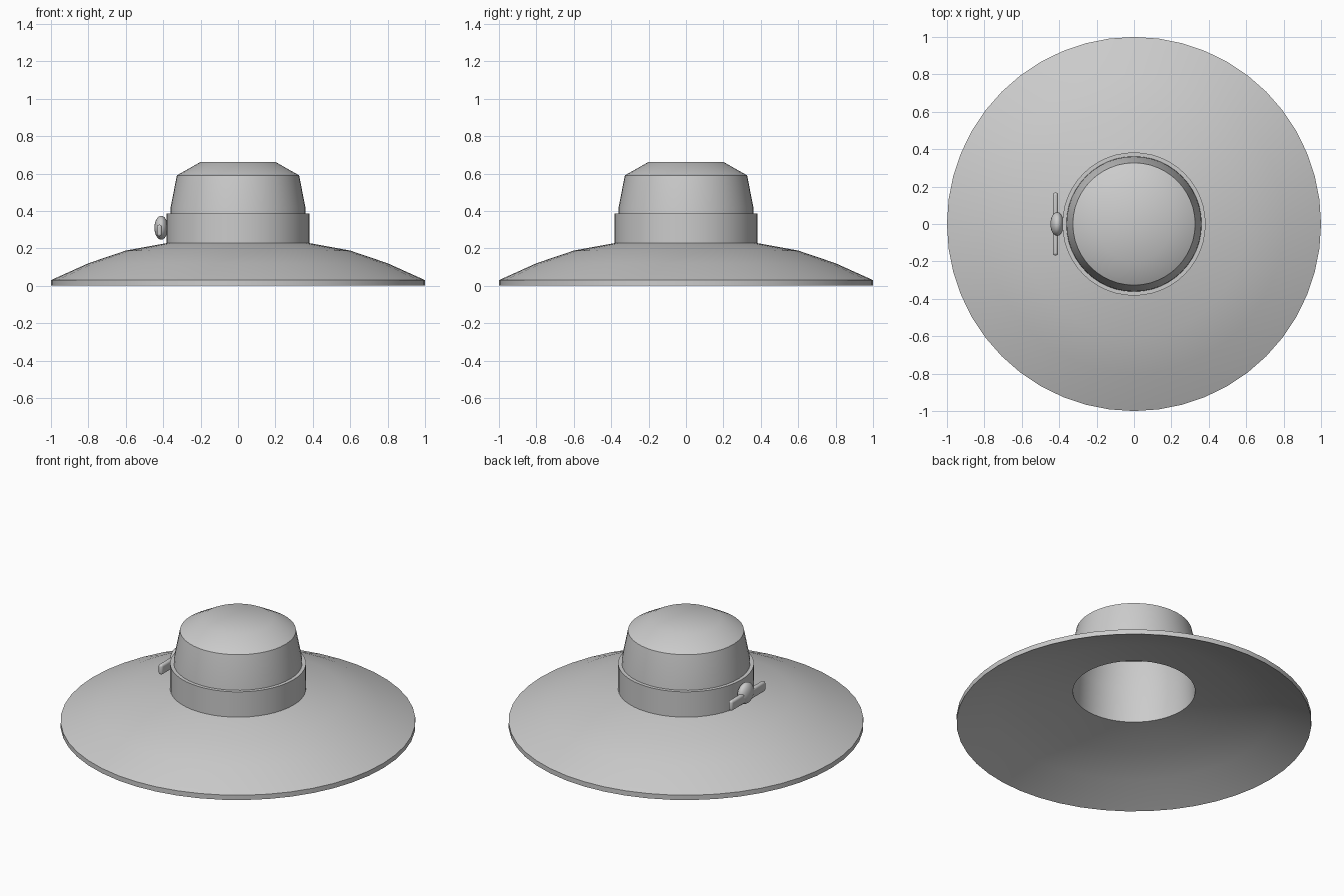
import bpy, bmesh, math

if "Cube" in bpy.data.objects:
    bpy.data.objects.remove(bpy.data.objects["Cube"])

SEGMENTS = 48


def finish(obj, angle=35):
    bpy.ops.object.select_all(action='DESELECT')
    obj.select_set(True)
    bpy.context.view_layer.objects.active = obj
    bpy.ops.object.shade_smooth_by_angle(angle=math.radians(angle))


def lathe(name, profile, closed=False):
    """Spin an (r, z) profile around the z axis."""
    bm = bmesh.new()
    verts = [bm.verts.new((r, 0, z)) for r, z in profile]
    pairs = list(zip(verts, verts[1:]))
    if closed:
        pairs.append((verts[-1], verts[0]))
    edges = [bm.edges.new(p) for p in pairs]
    bmesh.ops.spin(bm, geom=verts + edges, axis=(0, 0, 1), cent=(0, 0, 0),
                   angle=math.tau, steps=SEGMENTS)
    bmesh.ops.remove_doubles(bm, verts=bm.verts, dist=1e-4)
    bmesh.ops.recalc_face_normals(bm, faces=bm.faces)
    mesh = bpy.data.meshes.new(name)
    bm.to_mesh(mesh)
    bm.free()
    obj = bpy.data.objects.new(name, mesh)
    bpy.context.collection.objects.link(obj)
    finish(obj)
    return obj


# Hollow hat shell: crown top, outer wall, brim top, rim, underside, inside of crown
lathe("hat_shell", [
    (0, 0.662), (0.2, 0.662), (0.327, 0.59), (0.36, 0.42), (0.37, 0.23),
    (0.6, 0.188), (0.8, 0.12), (1.0, 0.03),
    (1.0, 0.0), (0.8, 0.09), (0.6, 0.158), (0.345, 0.203),
    (0.335, 0.42), (0.302, 0.572), (0.19, 0.634), (0, 0.634)])

# Hat band around the base of the crown
lathe("hat_band", [(0.355, 0.225), (0.383, 0.225), (0.383, 0.385), (0.355, 0.385)],
      closed=True)

# Bow knot
bpy.ops.mesh.primitive_uv_sphere_add(segments=24, ring_count=12, radius=1,
                                     location=(-0.411, 0, 0.31))
knot = bpy.context.object
knot.name = "bow_knot"
knot.scale = (0.036, 0.064, 0.064)
finish(knot, 40)

# Bow loops, one on each side of the knot
for side, label in ((-1, "front"), (1, "back")):
    bpy.ops.mesh.primitive_cube_add(size=1, location=(-0.42, side * 0.083, 0.295))
    loop = bpy.context.object
    loop.name = "bow_loop_" + label
    loop.scale = (0.028, 0.17, 0.062)
    bpy.ops.object.transform_apply(location=False, rotation=False, scale=True)
    bevel = loop.modifiers.new("rounding", 'BEVEL')
    bevel.width = 0.012
    bevel.segments = 3
    finish(loop)
